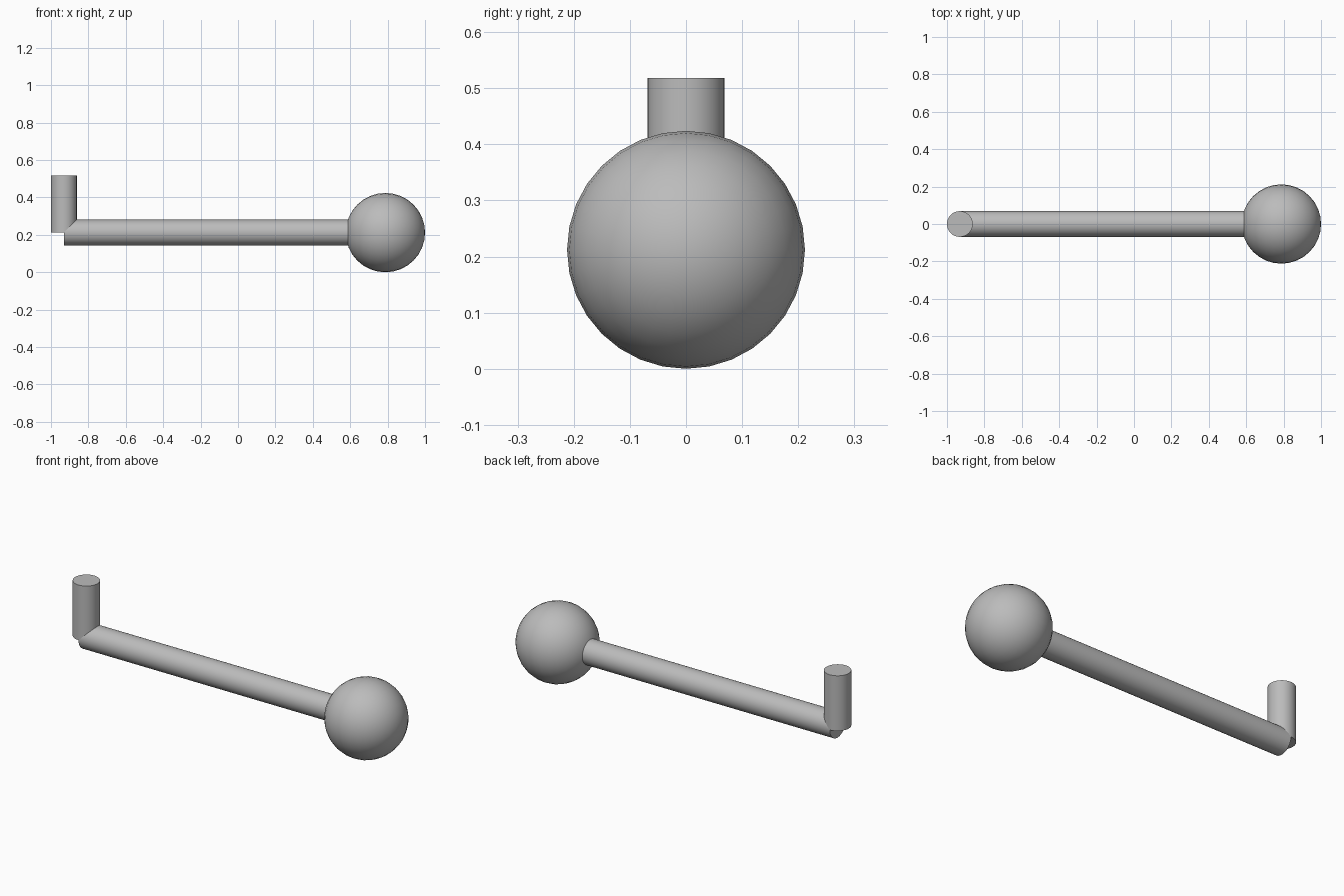
import bpy
import math

cube = bpy.data.objects.get("Cube")
if cube:
    bpy.data.objects.remove(cube, do_unlink=True)

AXIS_Z = 0.212      # height of the bar and ball centre
ROD_R = 0.069
BALL_R = 0.212
POST_X = -0.931
BALL_X = 0.788

grey = bpy.data.materials.new("plain grey")
grey.use_nodes = True
colour = (0.5, 0.5, 0.5, 1)
grey.diffuse_color = colour
grey.node_tree.nodes["Principled BSDF"].inputs["Base Color"].default_value = colour


def finish(name):
    obj = bpy.context.object
    obj.name = name
    obj.data.materials.append(grey)
    bpy.ops.object.transform_apply(location=False, rotation=True, scale=True)
    bpy.ops.object.shade_smooth_by_angle(angle=math.radians(35))
    return obj


def rod(name, length, location, tilt=0):
    bpy.ops.mesh.primitive_cylinder_add(
        vertices=32, radius=ROD_R, depth=length,
        location=location, rotation=(0, tilt, 0))
    return finish(name)


# Upright post, resting on the bar's centre line
post_top = 0.518
rod("upright_post", post_top - AXIS_Z, (POST_X, 0, (post_top + AXIS_Z) / 2))

# Long bar running from the post into the ball
bar_end = BALL_X - 0.1
rod("long_bar", bar_end - POST_X, ((bar_end + POST_X) / 2, 0, AXIS_Z), math.pi / 2)

# Ball knob, its poles in line with the bar
bpy.ops.mesh.primitive_uv_sphere_add(
    segments=32, ring_count=16, radius=BALL_R,
    location=(BALL_X, 0, AXIS_Z), rotation=(0, math.pi / 2, 0))
finish("ball_knob")
